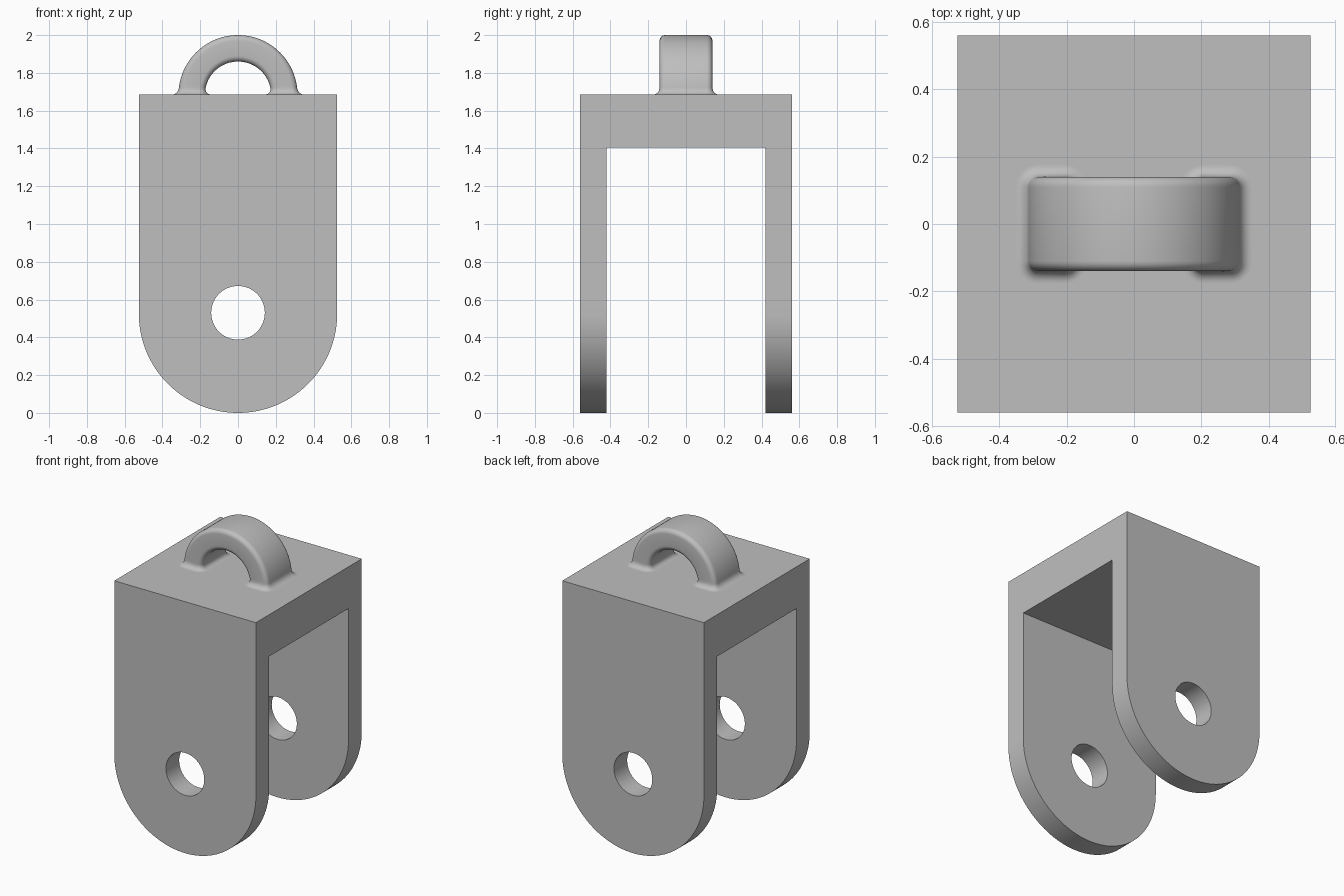
import bpy, bmesh
from math import sin, cos, pi, sqrt

cube = bpy.data.objects.get("Cube")
if cube:
    bpy.data.objects.remove(cube, do_unlink=True)

HALF_X, HALF_Y, SLOT_Y = 0.525, 0.56, 0.42   # body width, depth and slot
SLOT_TOP, TOP = 1.405, 1.685
HOLE_R, HOLE_Z = 0.142, 0.53
OUTER, INNER, LOOP_Y = 0.315, 0.175, 0.14    # hanging loop
ROUND, FLARE = 0.03, 0.035                   # loop edge rounding, base fillet

grey = bpy.data.materials.new("plain grey")
grey.use_nodes = True
color = (0.52, 0.52, 0.52, 1)
grey.diffuse_color = color
grey.node_tree.nodes["Principled BSDF"].inputs["Base Color"].default_value = color


def make_object(name, bm):
    bmesh.ops.recalc_face_normals(bm, faces=bm.faces[:])
    mesh = bpy.data.meshes.new(name)
    bm.to_mesh(mesh)
    bm.free()
    obj = bpy.data.objects.new(name, mesh)
    mesh.materials.append(grey)
    bpy.context.collection.objects.link(obj)
    return obj


def prism(name, outline, half_depth):
    """Extrude an x-z outline along y, centred on y = 0."""
    bm = bmesh.new()
    face = bm.faces.new([bm.verts.new((x, -half_depth, z)) for x, z in outline])
    out = bmesh.ops.extrude_face_region(bm, geom=[face])
    moved = [v for v in out["geom"] if isinstance(v, bmesh.types.BMVert)]
    bmesh.ops.translate(bm, verts=moved, vec=(0, 2 * half_depth, 0))
    return make_object(name, bm)


def arc(radius, cz, start, end, steps):
    return [(radius * cos(start + (end - start) * i / steps),
             cz + radius * sin(start + (end - start) * i / steps))
            for i in range(steps + 1)]


def activate(obj):
    bpy.ops.object.select_all(action="DESELECT")
    obj.select_set(True)
    bpy.context.view_layer.objects.active = obj


def cut(target, cutter):
    cutter.hide_render = True
    mod = target.modifiers.new("cut", "BOOLEAN")
    mod.operation, mod.solver, mod.object = "DIFFERENCE", "EXACT", cutter
    activate(target)
    bpy.ops.object.modifier_apply(modifier=mod.name)
    bpy.data.objects.remove(cutter, do_unlink=True)


# Fork body: round-ended block with a slot and a pin hole through both arms
body = prism("fork_body", [(HALF_X, TOP), (-HALF_X, TOP)]
             + arc(HALF_X, HALF_X, pi, 2 * pi, 72), HALF_Y)
cut(body, prism("slot_cutter", [(-1, -1), (1, -1), (1, SLOT_TOP), (-1, SLOT_TOP)], SLOT_Y))
cut(body, prism("pin_hole_cutter", arc(HOLE_R, HOLE_Z, 0, 2 * pi, 64)[:-1], 1))

# Hanging loop cross-section: rounded rectangle as (radius, y, normal)
section = []
mid, half = (OUTER + INNER) / 2, (OUTER - INNER) / 2
for quarter, (sr, sy) in enumerate([(1, 1), (-1, 1), (-1, -1), (1, -1)]):
    for i in range(7):
        a = (quarter + i / 6) * pi / 2
        section.append((mid + sr * (half - ROUND) + ROUND * cos(a),
                        sy * (LOOP_Y - ROUND) + ROUND * sin(a), cos(a), sin(a)))

# Sweep angles, packed tightly at the feet where the fillet flares out
foot = [0.24 * (i / 12) ** 2 for i in range(12)]
angles = foot + [0.24 + (pi - 0.48) * i / 48 for i in range(49)] + [pi - a for a in reversed(foot)]

bm = bmesh.new()
rings = []
for t in angles:
    ring = []
    for r, y, nr, ny in section:
        height = r * sin(t)
        rest = max(FLARE - height, 0)
        grow = FLARE - sqrt(FLARE ** 2 - rest ** 2)
        r2 = r + nr * grow
        ring.append(bm.verts.new((r2 * cos(t), y + ny * grow, TOP + r2 * sin(t))))
    rings.append(ring)
n = len(section)
for a, b in zip(rings, rings[1:]):
    for i in range(n):
        j = (i + 1) % n
        bm.faces.new((a[i], a[j], b[j], b[i]))
loop = make_object("hanging_loop", bm)

for obj in (body, loop):
    activate(obj)
    bpy.ops.object.shade_smooth_by_angle(angle=pi / 6)
